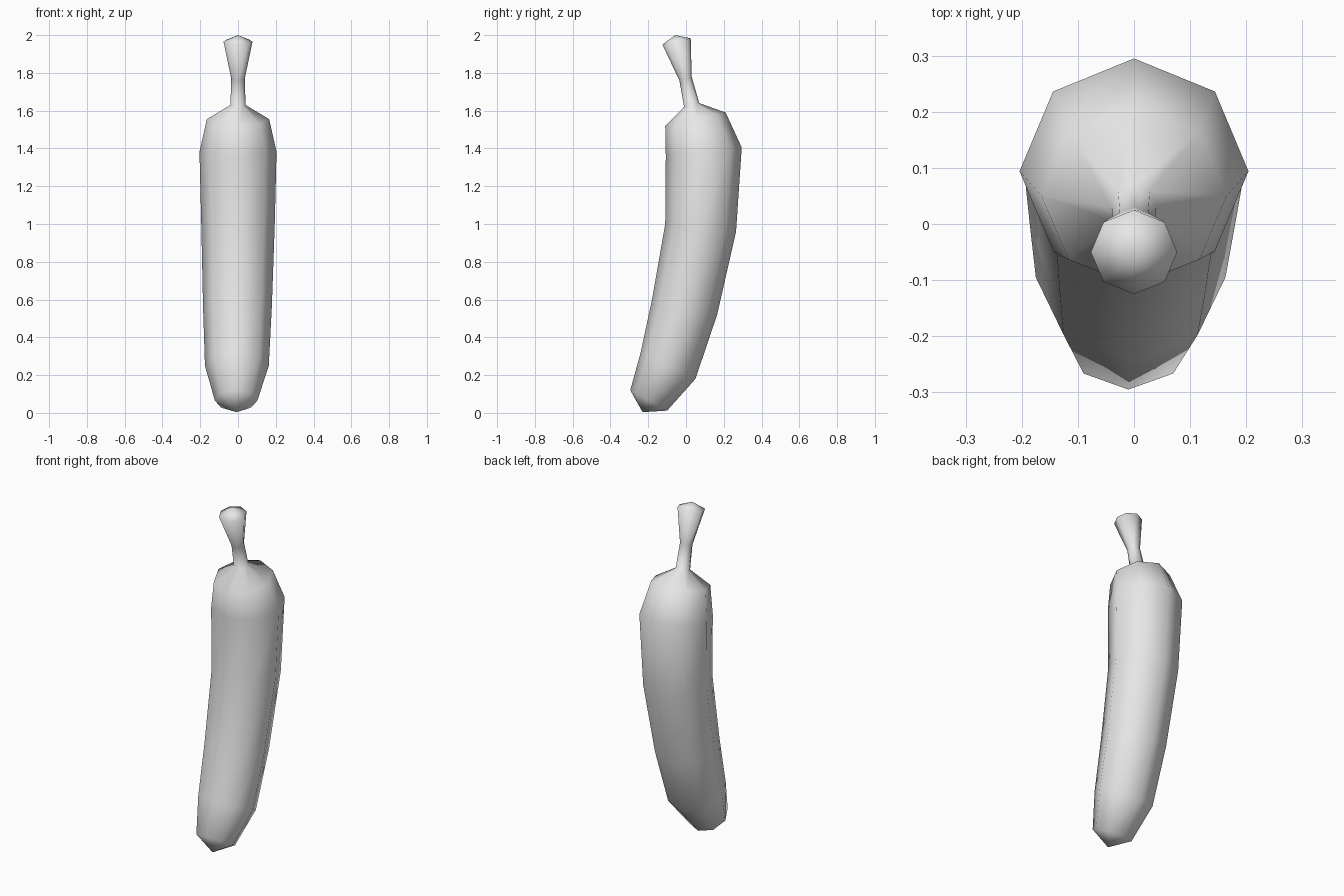
import bpy, bmesh, math
from mathutils import Vector

cube = bpy.data.objects.get("Cube")
if cube:
    bpy.data.objects.remove(cube, do_unlink=True)

SIDES = 8

grey = bpy.data.materials.new("plain_grey")
grey.use_nodes = True
grey.diffuse_color = (0.8, 0.8, 0.8, 1)
grey.node_tree.nodes["Principled BSDF"].inputs["Base Color"].default_value = (0.8, 0.8, 0.8, 1)

# Tilted rings: centre x, front (y, z), back (y, z), half width
rings = [
    (-0.01, (-0.295, 0.12), (-0.10, 0.012), 0.113),
    (-0.006, (-0.24, 0.32), (0.05, 0.18), 0.169),
    (-0.003, (-0.18, 0.60), (0.165, 0.52), 0.182),
    (0, (-0.11, 1.00), (0.265, 0.96), 0.194),
    (0, (-0.107, 1.36), (0.295, 1.405), 0.204),
    (0, (-0.11, 1.52), (0.21, 1.59), 0.165),
    (0, (-0.01, 1.62), (0.07, 1.64), 0.040),
    (0, (-0.035, 1.76), (0.03, 1.78), 0.036),
    (0, (-0.125, 1.95), (0.025, 1.983), 0.077),
]
bottom_tip = (-0.008, -0.23, 0.004)
stalk_top = (0, -0.057, 2.0)


def make_ring(bm, cx, front, back, half_width):
    f, b = Vector((cx, *front)), Vector((cx, *back))
    centre, reach = (f + b) / 2, (b - f) / 2
    side = Vector((half_width, 0, 0))
    verts = []
    for i in range(SIDES):
        a = math.tau * i / SIDES
        verts.append(bm.verts.new(centre + side * math.cos(a) + reach * math.sin(a)))
    return verts


def fan(bm, ring, tip):
    apex = bm.verts.new(tip)
    for i in range(SIDES):
        bm.faces.new((ring[i], ring[(i + 1) % SIDES], apex))


# Curved body and flared stalk in one continuous skin
bm = bmesh.new()
loops = [make_ring(bm, *r) for r in rings]
for low, high in zip(loops, loops[1:]):
    for i in range(SIDES):
        j = (i + 1) % SIDES
        bm.faces.new((low[i], low[j], high[j], high[i]))
fan(bm, loops[0], bottom_tip)
fan(bm, loops[-1], stalk_top)
bmesh.ops.recalc_face_normals(bm, faces=bm.faces[:])
for face in bm.faces:
    face.smooth = True

mesh = bpy.data.meshes.new("curved_body_with_stalk")
bm.to_mesh(mesh)
bm.free()
mesh.materials.append(grey)
body = bpy.data.objects.new("curved_body_with_stalk", mesh)
bpy.context.collection.objects.link(body)
